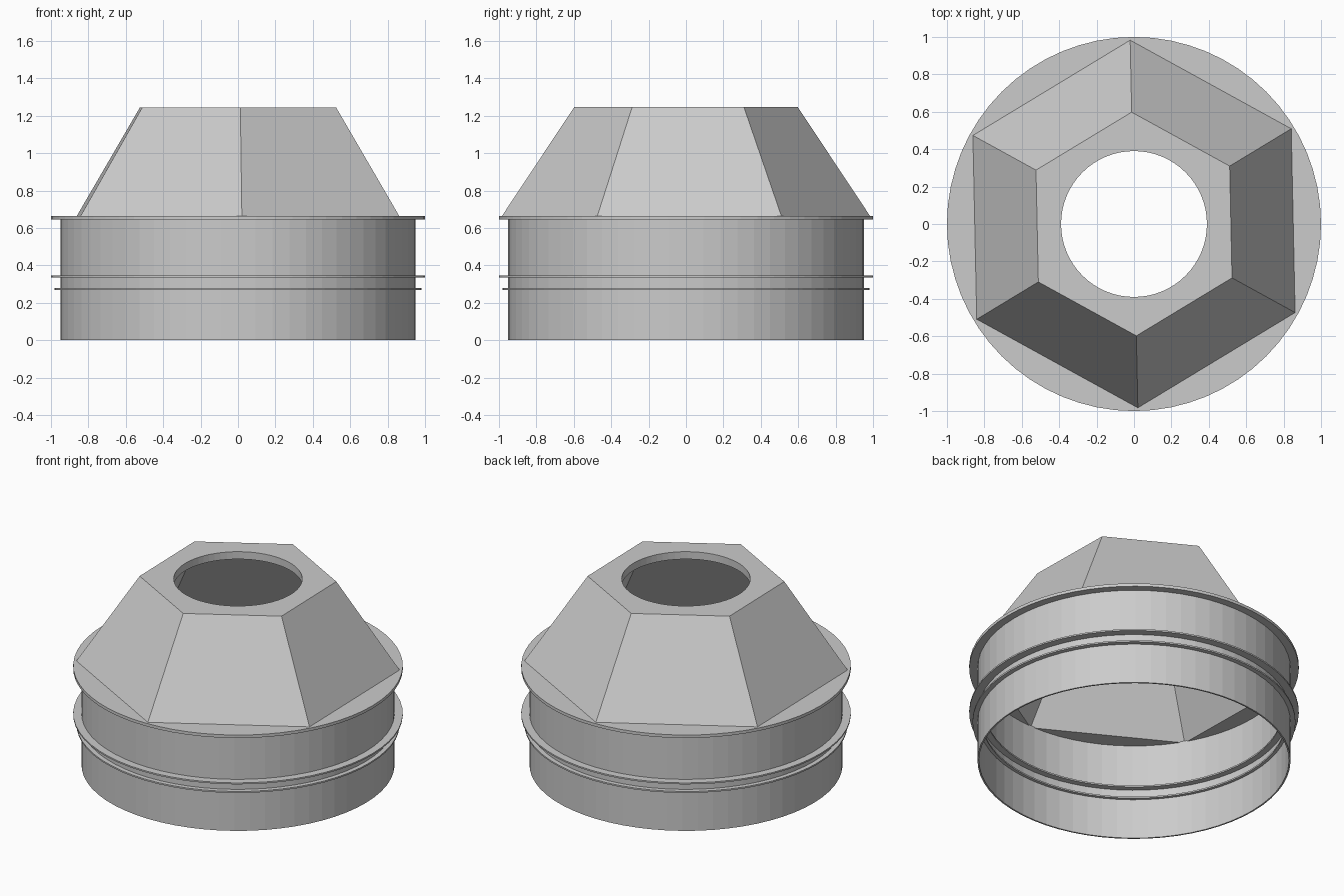
import bpy, bmesh
from math import cos, sin, pi, radians

if "Cube" in bpy.data.objects:
    bpy.data.objects.remove(bpy.data.objects["Cube"])

SIDES = 64
HEX_TURN = radians(91.2)


def finish(name, bm):
    bmesh.ops.recalc_face_normals(bm, faces=bm.faces)
    mesh = bpy.data.meshes.new(name)
    bm.to_mesh(mesh)
    bm.free()
    obj = bpy.data.objects.new(name, mesh)
    bpy.context.collection.objects.link(obj)
    return obj


def loop(bm, r, z, n, turn=0.0):
    return [bm.verts.new((r * cos(turn + 2 * pi * i / n),
                          r * sin(turn + 2 * pi * i / n), z)) for i in range(n)]


def skin(bm, a, b):
    n = len(a)
    for i in range(n):
        j = (i + 1) % n
        bm.faces.new((a[i], a[j], b[j], b[i]))


def tube(name, r_in, r_out, z0, z1):
    """Closed ring with a rectangular section."""
    bm = bmesh.new()
    loops = [loop(bm, r, z, SIDES) for r, z in
             ((r_out, z0), (r_out, z1), (r_in, z1), (r_in, z0))]
    for k in range(4):
        skin(bm, loops[k], loops[(k + 1) % 4])
    return finish(name, bm)


def solid(name, r0, z0, r1, z1, n=SIDES, turn=0.0):
    """Solid cylinder or frustum."""
    bm = bmesh.new()
    a, b = loop(bm, r0, z0, n, turn), loop(bm, r1, z1, n, turn)
    skin(bm, a, b)
    bm.faces.new(a)
    bm.faces.new(b)
    return finish(name, bm)


def cut(obj, cutter):
    mod = obj.modifiers.new("cut", 'BOOLEAN')
    mod.operation = 'DIFFERENCE'
    mod.solver = 'EXACT'
    mod.object = cutter
    cutter.hide_render = True
    cutter.hide_set(True)


# Thin round wall and the two rings passing through it
tube("round_wall", 0.94, 0.95, 0.0, 0.65)
tube("upper_ring", 0.90, 1.0, 0.335, 0.345)
tube("lower_ring", 0.92, 0.98, 0.268, 0.278)

# Flange plate and hollow six-sided hood
flange = solid("flange", 1.0, 0.645, 1.0, 0.665)
hood = solid("hood", 0.983, 0.665, 0.598, 1.245, 6, HEX_TURN)

# Cutters: hood cavity (also opens the flange) and round top hole
cavity = solid("cavity_cutter", 0.983, 0.60, 0.59, 1.195, 6, HEX_TURN)
hole = solid("hole_cutter", 0.39, 1.10, 0.39, 1.35)
cut(flange, cavity)
cut(hood, cavity)
cut(hood, hole)
